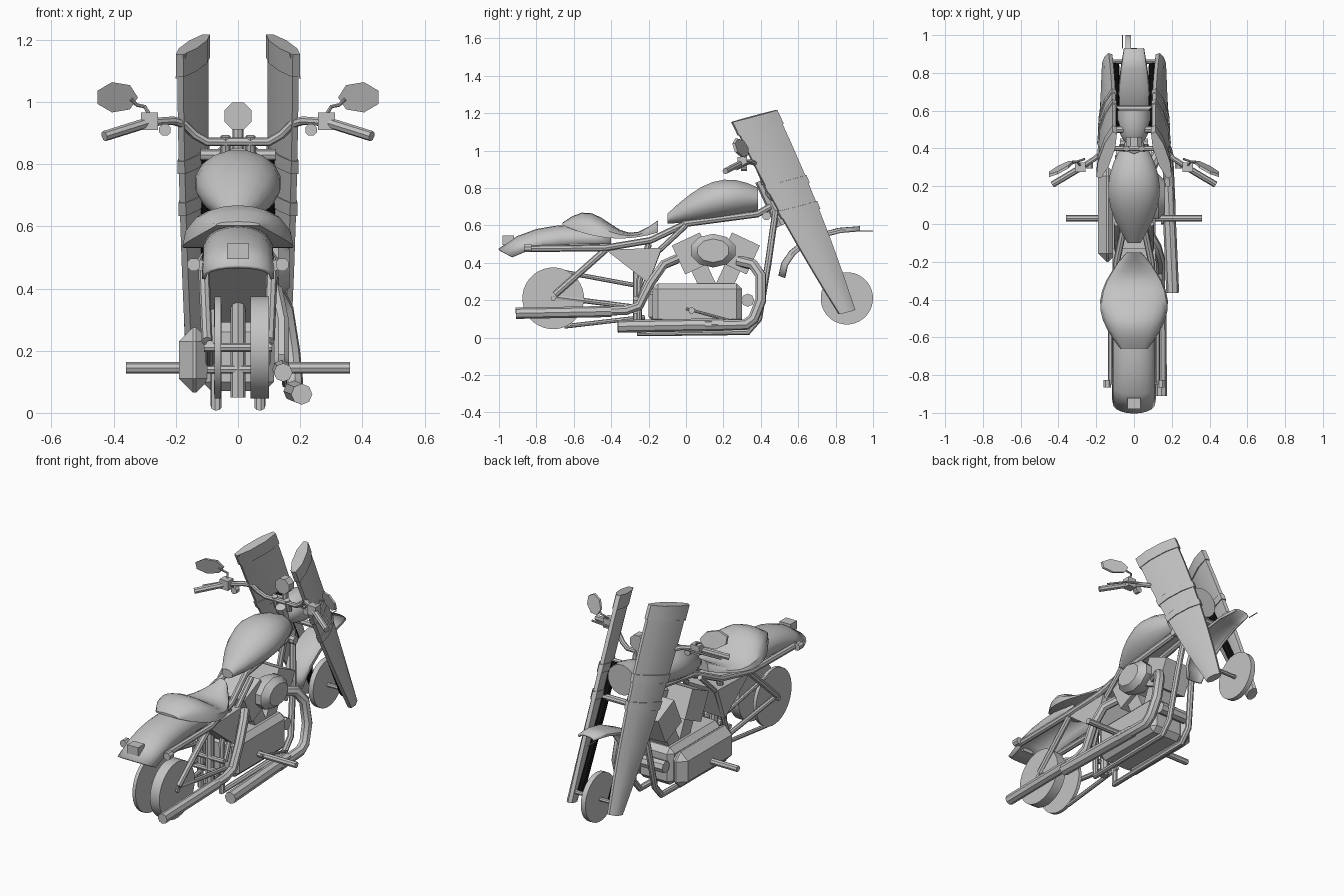
import bpy, bmesh
from math import sin, cos, pi, tau, radians
from mathutils import Vector, Matrix

X, Y, Z = Matrix.Identity(3)

default_cube = bpy.data.objects.get("Cube")
if default_cube:
    bpy.data.objects.remove(default_cube, do_unlink=True)


def material(name, value):
    mat = bpy.data.materials.new(name)
    mat.use_nodes = True
    colour = (value, value, value, 1)
    mat.diffuse_color = colour
    mat.node_tree.nodes["Principled BSDF"].inputs["Base Color"].default_value = colour
    return mat


GREY = material("plain grey", .55)
BLACK = material("black", .005)


def link(name, data):
    obj = bpy.data.objects.new(name, data)
    bpy.context.collection.objects.link(obj)
    return obj


def add(name, mesh, mat=GREY, pair=False):
    """Place a mesh, with a mirrored twin if it is one of a pair."""
    mesh.materials.clear()
    mesh.materials.append(mat)
    if pair:
        twin = mesh.copy()
        twin.transform(Matrix.Scale(-1, 4, X))
        twin.flip_normals()
        link("right_" + name, twin)
        name = "left_" + name
    return link(name, mesh)


def finish(name, bm, **options):
    bmesh.ops.recalc_face_normals(bm, faces=bm.faces)
    mesh = bpy.data.meshes.new(name)
    bm.to_mesh(mesh)
    bm.free()
    return add(name, mesh, **options)


def loft(name, rings, closed=True, **options):
    """Skin a list of equally sized rings; closed ones get end caps."""
    bm = bmesh.new()
    rows = [[bm.verts.new(point) for point in ring] for ring in rings]
    count = len(rows[0])
    for low, high in zip(rows, rows[1:]):
        for i in range(count if closed else count - 1):
            j = (i + 1) % count
            bm.faces.new((low[i], low[j], high[j], high[i]))
    if closed:
        bm.faces.new(rows[0])
        bm.faces.new(rows[-1])
    return finish(name, bm, **options)


def oval(center, u, v, sides=16):
    angles = [tau * (i + .5) / sides for i in range(sides)]
    return [Vector(center) + u * cos(a) + v * sin(a) for a in angles]


def disc(name, center, radius, depth, axis=X, sides=32, **options):
    u, v = (Y, Z) if axis == X else (X, Z)
    center = Vector(center)
    ends = [center - axis * depth / 2, center + axis * depth / 2]
    return loft(name, [oval(end, u * radius, v * radius, sides) for end in ends], **options)


def tube(name, points, radius, **options):
    """Round bar along a path, with eight sides."""
    curve = bpy.data.curves.new(name, "CURVE")
    curve.dimensions = "3D"
    curve.bevel_depth = radius
    curve.bevel_resolution = 2
    curve.use_fill_caps = True
    spline = curve.splines.new("POLY")
    spline.points.add(len(points) - 1)
    for target, point in zip(spline.points, points):
        target.co = (*point, 1)
    path = link(name + "_path", curve)
    graph = bpy.context.evaluated_depsgraph_get()
    mesh = bpy.data.meshes.new_from_object(path.evaluated_get(graph))
    bpy.data.objects.remove(path, do_unlink=True)
    return add(name, mesh, **options)


def box(name, center, size, tilt=0, chamfer=0, **options):
    bm = bmesh.new()
    bmesh.ops.create_cube(bm, size=1)
    bmesh.ops.scale(bm, vec=size, verts=bm.verts)
    if chamfer:
        bmesh.ops.bevel(bm, geom=bm.edges[:], offset=chamfer, segments=1, affect="EDGES")
    bm.transform(Matrix.Translation(center) @ Matrix.Rotation(tilt, 4, X))
    return finish(name, bm, **options)


def steps(count):
    return [i / count for i in range(count + 1)]


def arch(width, edge, crown):
    """Cross-section of a seat or fender, from one edge over the crown to the other."""
    edge, crown = Vector((0, *edge)), Vector((0, *crown))
    section = []
    for t in steps(10):
        rise = max(sin(pi * t), 0) ** .7
        section.append(edge.lerp(crown, rise) + X * width * cos(pi * t))
    return section


def shell(name, sections):
    mod = loft(name, sections, closed=False).modifiers.new("Thickness", "SOLIDIFY")
    mod.thickness = .012
    mod.offset = 0


# Wheels and axles
disc("rear_wheel", (.07, -.71, .21), .165, .06)
disc("rear_pulley", (-.065, -.71, .21), .165, .02)
tube("rear_axle", [(-.11, -.71, .21), (.11, -.71, .21)], .014)
disc("front_wheel", (-.03, .86, .21), .14, .03)
tube("front_axle", [(-.14, .86, .2), (.14, .86, .2)], .012)

# Fuel tank, swelling towards the front
tank = []
for t in steps(8):
    swell = sin(pi * (.08 + .72 * t))
    height = .105 * swell
    tank.append(oval((0, .485 * t - .1, .61 + .07 * t * t + height), X * .14 * swell, Z * height))
loft("fuel_tank", tank)

# Seat with a raised back and a dip for the rider
seat = []
for t in steps(10):
    y = .51 * t - .66
    edge_height = .53 + .2 * (t - .6) ** 2
    seat.append(arch(.18 * sin(pi * (.13 + .8 * t)), (y, edge_height), (y, .615 + .055 * sin(6.5 * t))))
loft("seat", seat)

# Fenders
shell("rear_fender", [arch(.11, (-.4 - .53 * t, .5 - .07 * t ** 4), (-.4 - .6 * t, .6 - .13 * t ** 4))
                      for t in steps(6)])
front_fender = []
for t in steps(6):
    c, s = cos(t * pi / 2), sin(t * pi / 2)
    front_fender.append(arch(.08 * sin(.6 + 1.9 * t), (.93 - .4 * c, .32 + .25 * s), (.93 - .43 * c, .33 + .26 * s)))
shell("front_fender", front_fender)
box("tail_light", (0, -.95, .52), (.07, .06, .05))

# Frame tubes
tube("upper_rail", [(.12, -.85, .475), (.12, -.43, .48), (.09, -.19, .52), (.05, 0, .61),
                    (.04, .38, .66), (.02, .45, .7)], .018, pair=True)
tube("cradle_tube", [(.02, .48, .68), (.05, .44, .4), (.07, .39, .1), (.07, .33, .03),
                     (.07, -.25, .02), (.07, -.25, .3), (.08, -.2, .5)], .018, pair=True)
tube("seat_brace", [(.09, 0, .6), (.09, -.15, .46), (.09, -.25, .2)], .015, pair=True)
tube("rear_shock", [(.1, -.7, .23), (.11, -.43, .47)], .018, pair=True)
tube("swing_arm", [(.09, -.72, .22), (.09, -.25, .16)], .014, pair=True)
tube("upper_belt", [(-.065, -.65, .35), (-.065, -.22, .27)], .012)
tube("lower_belt", [(-.065, -.65, .06), (-.065, -.22, .11)], .012)
tube("center_post", [(0, -.26, .05), (0, -.26, .46)], .024)
for z in (.14, .21):
    tube("cross_tube", [(-.1, -.27, z), (.1, -.27, z)], .014)
tube("steering_neck", [(0, .4, .84), (0, .51, .6)], .032)
loft("oil_box", [[(x, -.43, .47), (x, -.13, .48), (x, -.2, .29)] for x in (-.115, .115)])

# Engine block with two leaning cylinders
box("crankcase", (0, .06, .18), (.23, .48, .22), chamfer=.03)
box("primary_cover", (-.14, .05, .17), (.1, .5, .21), chamfer=.045)
for side, lean in (("rear", 1), ("front", -1)):
    tilt = radians(25) * lean
    head = Vector((0, .16 - .125 * lean, .45))
    down = Matrix.Rotation(tilt, 3, X) @ Z * -.15
    box(side + "_cylinder_head", head, (.19, .165, .17), tilt)
    box(side + "_cylinder", head + down, (.14, .09, .15), tilt)
loft("air_cleaner", [oval((x, .145, .465), Y * .125 * k, Z * .09 * k, 10)
                     for x, k in ((.05, .8), (.08, 1), (.13, 1), (.165, .7))])
tube("starter", [(-.1, .33, .2), (.09, .33, .2)], .035)

# Exhaust pipes, the wider mufflers at the ends
tube("front_header", [(.08, .28, .41), (.12, .36, .39), (.15, .4, .33), (.17, .4, .2),
                      (.18, .36, .1), (.18, .32, .07), (.19, .1, .065)], .03)
tube("front_muffler", [(.18, .2, .07), (.205, -.365, .06)], .034)
tube("rear_header", [(.08, -.05, .42), (.12, -.12, .39), (.14, -.19, .29), (.14, -.25, .17),
                     (.14, -.32, .145), (.14, -.5, .14)], .026)
tube("rear_muffler", [(.14, -.4, .14), (.145, -.91, .13)], .03)

# Foot pegs and pedal
tube("foot_peg", [(.1, .03, .145), (.36, .03, .145)], .018, pair=True)
tube("brake_pedal", [(.15, 0, .155), (.15, .24, .09)], .008)

# Broad tapering fork blades, slanted in plan
BLADE_TOP, BLADE_END = Vector((.145, .365, 1.185)), Vector((.14, .86, .137))
ACROSS, THROUGH = Vector((-.36, 1, .27)), Vector((.93, .36, 0))


def blade_ring(t, grow=0):
    width = .045 + .078 * (1 - t * t) + grow
    return oval(BLADE_TOP.lerp(BLADE_END, t), ACROSS * width, THROUGH * (.027 + grow), 8)


loft("fork_blade", [blade_ring(t) for t in steps(6)], pair=True)
for part, start, length in (("cap", 0, .07), ("upper_band", .33, .04), ("lower_band", .46, .04)):
    loft("blade_" + part, [blade_ring(start, .006), blade_ring(start + length, .006)], pair=True)
flap = [Vector(p) for p in ((.165, .25, 1.155), (.19, .29, 1.075), (.165, .34, 1.16))]
loft("blade_flap", [flap, [p + X * .012 for p in flap]], pair=True)
tube("inner_fork", [(.1, .52, .84), (.1, .84, .19)], .022, mat=BLACK, pair=True)
for y, z in ((.5, .83), (.61, .67)):
    tube("fork_clamp", [(-.12, y, z), (.12, y, z)], .018)

# Headlight, a round shell with a flat lens
bowl = []
for t in steps(6):
    radius = .09 * sin(.2 + 1.5 * t)
    bowl.append(oval((0, .6 - .18 * cos(t * pi / 2), .79), X * radius, Z * radius))
loft("headlight", bowl)

# Handlebar, controls, mirrors and indicators
tube("handlebar", [(0, .4, .872), (.1, .4, .872), (.14, .39, .895), (.175, .375, .93),
                   (.21, .345, .94), (.28, .3, .935)], .014, pair=True)
tube("grip", [(.27, .305, .94), (.43, .21, .89)], .017, pair=True)
tube("riser", [(.04, .42, .82), (.04, .4, .89)], .016, pair=True)
tube("mirror_stem", [(.285, .31, .96), (.3, .33, .985), (.325, .33, .99), (.345, .31, 1.01)], .006, pair=True)
tube("lever", [(.26, .345, .935), (.33, .32, .925), (.42, .27, .9)], .006, pair=True)
mirror_u, mirror_v = Vector((.068, -.034, 0)), Vector((0, -.015, .05))
loft("mirror", [oval((.39, y, 1.015), mirror_u, mirror_v, 7) for y in (.285, .3)], pair=True)
box("control", (.285, .3, .938), (.055, .05, .055), pair=True)
disc("front_indicator", (.235, .31, .91), .02, .03, Y, 8, pair=True)
disc("rear_indicator", (.142, -.845, .477), .022, .04, Y, 8, pair=True)
disc("horn", (.06, .43, .65), .024, .03, X, 8, pair=True)
disc("gauge", (0, .435, .955), .047, .05, Y, 8)
tube("gauge_post", [(0, .44, .82), (0, .44, .93)], .018)
tube("antenna", [(-.06, .93, .57), (-.06, 1, .57)], .003)

# Smooth shading with sharp edges kept
bpy.ops.object.select_all(action="DESELECT")
for obj in bpy.context.scene.objects:
    if obj.type == "MESH":
        obj.select_set(True)
        bpy.context.view_layer.objects.active = obj
bpy.ops.object.shade_smooth_by_angle(angle=radians(35))
